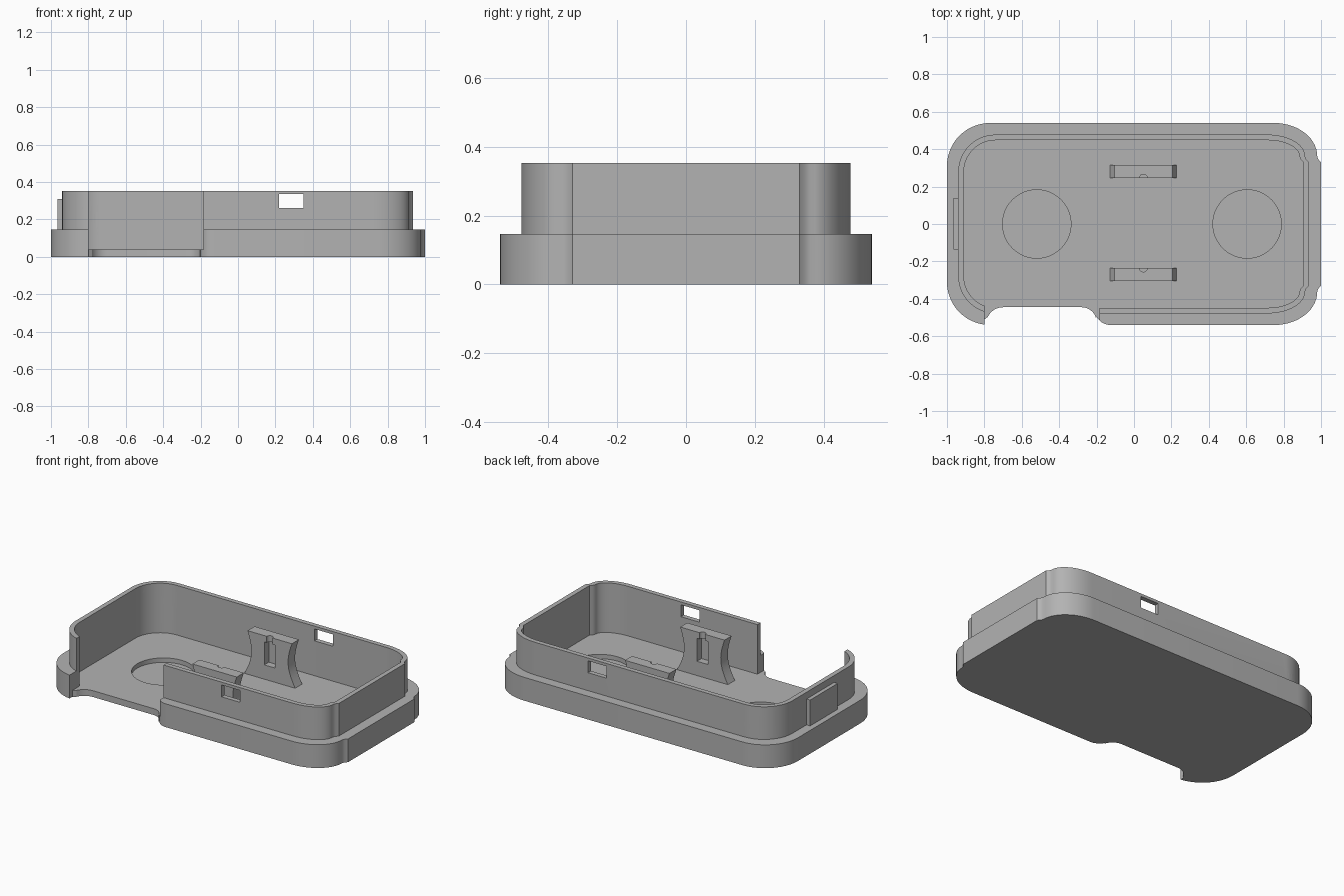
import bpy
import bmesh
from math import sin, cos, pi, radians
from mathutils import Matrix

if "Cube" in bpy.data.objects:
    bpy.data.objects.remove(bpy.data.objects["Cube"], do_unlink=True)

grey = bpy.data.materials.new("plain_grey")
grey.use_nodes = True
COLOUR = (0.45, 0.45, 0.45, 1)
grey.diffuse_color = COLOUR
grey.node_tree.nodes["Principled BSDF"].inputs["Base Color"].default_value = COLOUR


def prism(name, points, low, high, axis="z"):
    """Extrude a closed outline along z, or an x-z outline along y."""
    bm = bmesh.new()
    face = bm.faces.new([bm.verts.new((a, b, low)) for a, b in points])
    top = bmesh.ops.extrude_face_region(bm, geom=[face])["geom"]
    moved = [v for v in top if isinstance(v, bmesh.types.BMVert)]
    bmesh.ops.translate(bm, verts=moved, vec=(0, 0, high - low))
    if axis == "y":
        bm.transform(Matrix(((1, 0, 0, 0), (0, 0, 1, 0), (0, 1, 0, 0), (0, 0, 0, 1))))
    bmesh.ops.recalc_face_normals(bm, faces=bm.faces)
    mesh = bpy.data.meshes.new(name)
    bm.to_mesh(mesh)
    bm.free()
    mesh.materials.append(grey)
    obj = bpy.data.objects.new(name, mesh)
    bpy.context.collection.objects.link(obj)
    return obj


def rect(x0, x1, y0, y1):
    return [(x0, y0), (x1, y0), (x1, y1), (x0, y1)]


def arc(cx, cy, r, start, end, steps):
    turn = [radians(start + (end - start) * i / steps) for i in range(steps + 1)]
    return [(cx + r * cos(t), cy + r * sin(t)) for t in turn]


def circle(cx, cy, r):
    return arc(cx, cy, r, 0, 360, 48)[:-1]


def case_outline(left, right, half, r, step=0.02):
    """Rounded rectangle whose right side has a slightly raised panel."""
    x = right - step
    panel = [(x, -0.36), (x + step * 0.3, -0.345), (right, -0.33),
             (right, 0.33), (x + step * 0.3, 0.345), (x, 0.36)]
    rr = min(r, half - 0.361)
    rr = max(rr, 0.08)
    # corners are elliptical where the panel leaves less room
    corner = [(x - r + r * cos(t), sin(t)) for t in [pi / 2 * i / 14 for i in range(1, 15)]]
    upper = [(px, half - rr + rr * s) for px, s in corner]
    lower = [(px, -py) for px, py in reversed(upper)]
    return (lower + panel + upper
            + arc(left + r, half - r, r, 90, 180, 14)
            + arc(left + r, r - half, r, 180, 270, 14))


def combine(target, tool, operation="DIFFERENCE"):
    mod = target.modifiers.new("combine", "BOOLEAN")
    mod.operation = operation
    mod.solver = "EXACT"
    mod.object = tool
    bpy.context.view_layer.objects.active = target
    bpy.ops.object.modifier_apply(modifier=mod.name)
    bpy.data.objects.remove(tool, do_unlink=True)


def smooth(obj):
    bpy.ops.object.select_all(action="DESELECT")
    obj.select_set(True)
    bpy.context.view_layer.objects.active = obj
    bpy.ops.object.shade_smooth_by_angle(angle=radians(25))


FLOOR, LEDGE, TOP = 0.04, 0.147, 0.353

# Case: stepped base with a thin upper wall and a tab on the right-hand side
case = prism("case", case_outline(-1, 1, 0.54, 0.23), 0, LEDGE)
combine(case, prism("wall", case_outline(-0.94, 0.935, 0.478, 0.2), 0.1, TOP), "UNION")
combine(case, prism("tab", rect(-0.965, -0.925, -0.135, 0.14), 0.1, 0.31), "UNION")
combine(case, prism("cavity", case_outline(-0.91, 0.905, 0.448, 0.17), FLOOR, 0.6))

# Front opening: square gap above the floor, flowing curve through the floor
combine(case, prism("front_gap", rect(-0.8, -0.185, -0.7, -0.4), FLOOR, 0.6))
bay = [(-0.8, -0.7), (-0.8, -0.51)] + arc(-0.7, -0.535, 0.09, 155, 90, 8)
bay += arc(-0.28, -0.525, 0.08, 90, 15, 8) + arc(-0.125, -0.455, 0.085, 208, 270, 8)
bay += [(-0.125, -0.7)]
combine(case, prism("front_bay", bay, -0.1, 0.6))

# Lowered left-hand rim with its dip and rounded shoulder
rim = [(-1.1, 0.315), (-0.94, 0.315), (-0.9, 0.308), (-0.86, 0.29), (-0.83, 0.268)]
rim += arc(-0.765, 0.277, 0.04, 225, 360, 12)
rim += arc(-0.69, TOP - 0.035, 0.035, 180, 90, 8)
rim += [(-0.69, 0.6), (-1.1, 0.6)]
combine(case, prism("rim_cut", rim, -0.7, 0.7, "y"))

# Windows through both long walls, and shallow round floor recesses
combine(case, prism("window_cut", rect(0.22, 0.35, 0.26, 0.335), -0.7, 0.7, "y"))
for cx in (-0.52, 0.605):
    combine(case, prism("recess_cut", circle(cx, 0, 0.183), 0.012, 0.2))
smooth(case)

# Two upright holders with waisted ends, a slot and a small round notch
MID, HOLDER_TOP = 0.05, 0.315
side = []
for i in range(13):
    t = i / 12
    side.append((0.183 - 0.028 * t - 0.04 * sin(pi * t), FLOOR - 0.01 + t * (HOLDER_TOP - FLOOR + 0.01)))
profile = [(MID + w, z) for w, z in side] + [(MID - w, z) for w, z in reversed(side)]
for name, inner, outer in (("back_holder", 0.245, 0.315), ("front_holder", -0.235, -0.305)):
    holder = prism(name, profile, min(inner, outer), max(inner, outer), "y")
    way = 1 if outer > inner else -1
    ends = sorted((inner - way * 0.05, inner + way * 0.045))
    combine(holder, prism("slot_cut", rect(0.012, 0.088, 0.13, 0.275), ends[0], ends[1], "y"))
    combine(holder, prism("notch_cut", circle(MID, inner, 0.021), 0.2, 0.5))
    smooth(holder)
